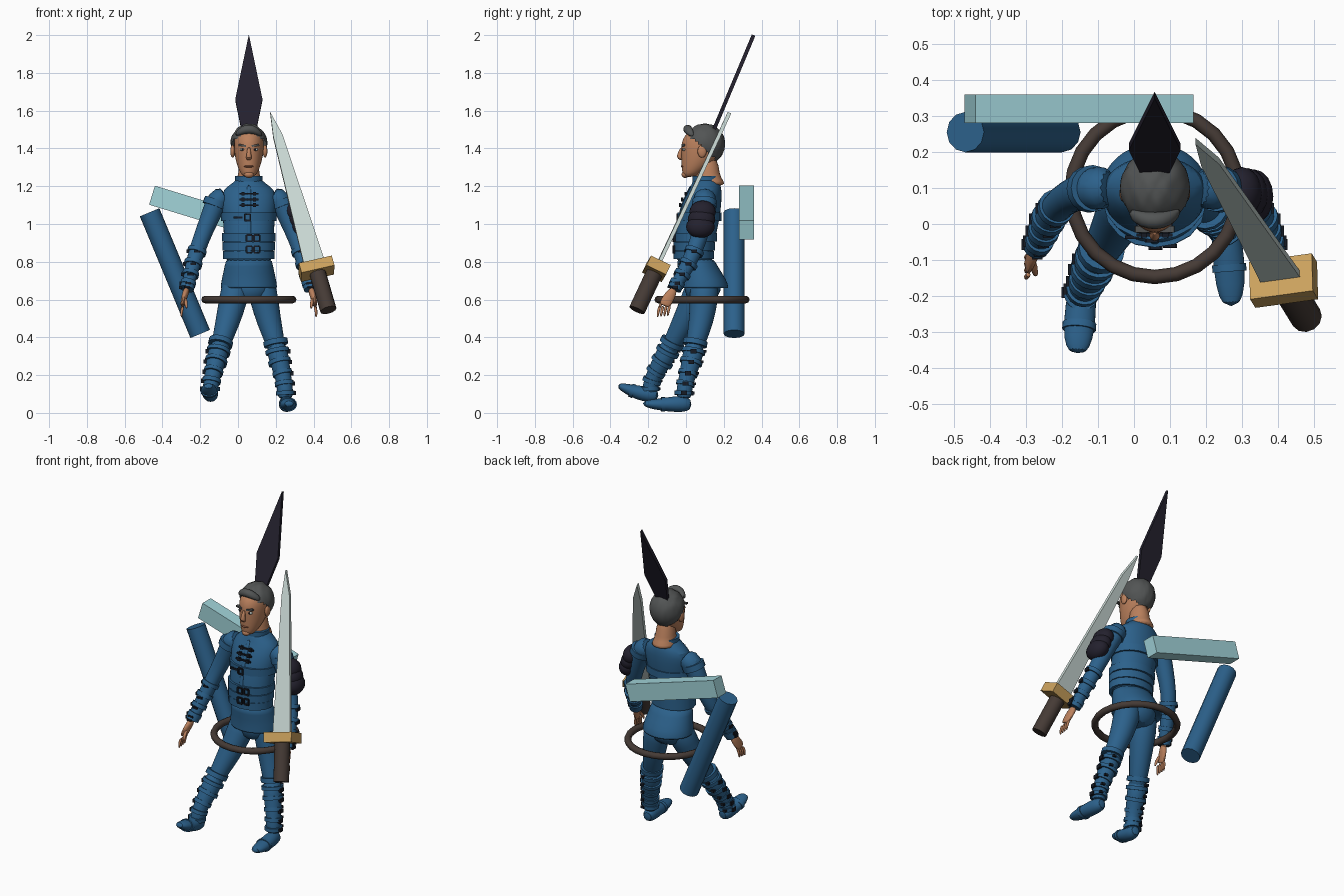
import bpy, bmesh
from math import sin, cos, pi, radians
from mathutils import Vector, Matrix

if "Cube" in bpy.data.objects:
    bpy.data.objects.remove(bpy.data.objects["Cube"])


def material(name, *rgb):
    m = bpy.data.materials.new(name)
    m.use_nodes = True
    m.diffuse_color = (*rgb, 1)
    m.node_tree.nodes["Principled BSDF"].inputs["Base Color"].default_value = (*rgb, 1)
    return m


BLUE = material("blue cloth", .025, .12, .26)
SKIN = material("skin", .5, .22, .11)
LIP = material("lip", .3, .11, .06)
HAIR = material("grey hair", .085, .09, .09)
DARK = material("dark violet", .017, .015, .027)
BLACK = material("black strap", .008, .011, .018)
BROWN = material("brown grip", .06, .043, .036)
PALE = material("pale blue", .36, .66, .7)
STEEL = material("pale steel", .58, .68, .65)
GOLD = material("gold", .6, .36, .11)
MID = .0575  # body centre line
UP = Vector((0, 0, 1))


def finish(name, bm, mat, smooth=True, sub=0):
    bmesh.ops.recalc_face_normals(bm, faces=bm.faces)
    mesh = bpy.data.meshes.new(name)
    bm.to_mesh(mesh)
    bm.free()
    mesh.materials.append(mat)
    obj = bpy.data.objects.new(name, mesh)
    bpy.context.collection.objects.link(obj)
    if smooth:
        bpy.ops.object.select_all(action='DESELECT')
        obj.select_set(True)
        bpy.context.view_layer.objects.active = obj
        bpy.ops.object.shade_smooth_by_angle(angle=radians(50))
    if sub:
        obj.modifiers.new("round", 'SUBSURF').levels = sub
        obj.modifiers["round"].render_levels = sub
    return obj


def loft(name, rows, mat, axis=None, sides=14, sub=1):
    """Skin of elliptical rings; a row is x, y, z, radius, optional second radius."""
    bm, rings = bmesh.new(), []
    for i, row in enumerate(rows):
        before, after = rows[max(i - 1, 0)], rows[min(i + 1, len(rows) - 1)]
        t = (Vector(axis) if axis else Vector(after[:3]) - Vector(before[:3])).normalized()
        u = Vector((1, 0, 0))
        u = (u - t * u.dot(t)).normalized()
        v = t.cross(u)
        angles = [2 * pi * k / sides for k in range(sides)]
        rings.append([bm.verts.new(Vector(row[:3]) + u * row[3] * cos(a) + v * row[-1] * sin(a))
                      for a in angles])
    for a, b in zip(rings, rings[1:]):
        for k in range(sides):
            j = (k + 1) % sides
            bm.faces.new((a[k], a[j], b[j], b[k]))
    bm.faces.new(rings[0])
    bm.faces.new(rings[-1])
    return finish(name, bm, mat, True, sub)


def at(path, s):
    i = min(int(s), len(path) - 2)
    return [a + (b - a) * (s - i) for a, b in zip(path[i], path[i + 1])]


def cuff(name, path, s, half, grow, mat=BLUE, axis=None):
    """Raised band around a lofted part."""
    c = at(path, s)
    d = Vector(axis or Vector(path[min(int(s), len(path) - 2) + 1][:3])
               - Vector(path[min(int(s), len(path) - 2)][:3])).normalized()
    rows = [[*(Vector(c[:3]) + d * h), *[r + g for r in c[3:]]]
            for h, g in ((-half, 0), (-half, grow), (half, grow), (half, 0))]
    loft(name, rows, mat, d, 16, 0)


def block(name, loc, size, mat, rot=Matrix.Identity(3)):
    bm = bmesh.new()
    bmesh.ops.create_cube(bm, size=1)
    bm.transform(Matrix.Translation(loc) @ rot.to_4x4() @ Matrix.Diagonal((*size, 1)))
    return finish(name, bm, mat, False)


def ball(name, loc, size, mat, rot=Matrix.Identity(3)):
    bm = bmesh.new()
    bmesh.ops.create_uvsphere(bm, u_segments=16, v_segments=10, radius=1)
    bm.transform(Matrix.Translation(loc) @ rot.to_4x4() @ Matrix.Diagonal((*size, 1)))
    return finish(name, bm, mat)


def plate(name, outline, origin, u, v, thick, mat):
    bm = bmesh.new()
    n = u.cross(v).normalized() * thick
    face = bm.faces.new([bm.verts.new(origin + u * x + v * y - n / 2) for x, y in outline])
    out = bmesh.ops.extrude_face_region(bm, geom=[face])["geom"]
    bmesh.ops.translate(bm, vec=n, verts=[g for g in out if isinstance(g, bmesh.types.BMVert)])
    return finish(name, bm, mat, False)


# Jacket, skirt and collar
torso = [(MID, .105, 1.25, .058, .062), (MID, .105, 1.215, .085, .075), (MID, .105, 1.185, .14, .085),
         (MID, .085, 1.12, .15, .105), (MID, .07, 1.03, .138, .11), (MID, .05, .93, .134, .108),
         (MID, .04, .85, .13, .1), (MID, .05, .78, .125, .1)]
loft("jacket", torso, BLUE, UP, 20)
loft("jacket_skirt", [(MID, .045, .83, .125, .1), (MID, .06, .78, .128, .105), (MID, .09, .7, .148, .13),
                      (MID, .092, .662, .152, .135), (MID, .092, .66, .148, .13),
                      (MID, .09, .68, .12, .1)], BLUE, UP, 20)
loft("trouser_seat", [(MID, .09, .74, .13, .11), (MID, .09, .64, .125, .1), (MID, .08, .58, .08, .07)], BLUE, UP)
cuff("collar_band", torso, .3, .014, .006, BLUE, UP)
for s in (3.9, 5.0, 5.6, 6.2):
    cuff("jacket_belt", torso, s, .022, .007, BLUE, UP)


def front(x, z):
    s = next(i + (a[2] - z) / (a[2] - b[2]) for i, (a, b) in enumerate(zip(torso, torso[1:])) if b[2] <= z)
    c = at(torso, s)
    return c[1] - c[4] * max(0, 1 - ((x - c[0]) / c[3]) ** 2) ** .5


loft("front_placket", [(MID, front(MID, z), z, .012, .005) for z in (1.21, 1.15, 1.08, 1.0, .9, .82)], BLUE, UP, 8)


def frame(name, x, z, w, h):
    y = front(x, z) - .008
    for k in (-1, 1):
        block(name, (x, y, z + k * h / 2), (w, .009, .009), BLACK)
        block(name, (x + k * w / 2, y, z), (.009, .009, h), BLACK)


for z in (1.16, 1.13, 1.1):
    block("clasp_bar", (MID, front(MID, z) - .006, z), (.1, .009, .009), BLACK)
    for k in (-1, 1):
        block("clasp_end", (MID + k * .03, front(MID, z) - .006, z), (.016, .014, .02), BLACK)
for x, z in ((.05, 1.035), (.06, .925), (.1, .925), (.06, .865), (.1, .865)):
    frame("belt_buckle", x, z, .03, .034)
block("chest_strap_tab", (0, front(0, 1.035) - .008, 1.035), (.05, .009, .012), BLACK)

# Arms, gauntlets and hands, mirrored
arm = [(-.06, .1, 1.15, .06), (-.11, .1, 1.135, .063), (-.15, .09, 1.03, .051), (-.2, .067, .91, .045),
       (-.235, .02, .8, .043), (-.262, -.045, .69, .034), (-.273, -.065, .65, .029)]
hand = [(-.27, -.06, .66, .02, .02), (-.282, -.085, .62, .017, .032), (-.292, -.11, .58, .014, .034),
        (-.294, -.115, .565, .01, .028)]


def mirrored(path, flip):
    return [(2 * MID - p[0], *p[1:]) if flip else p for p in path]


for flip, side in ((False, "right"), (True, "left")):
    k = 1 if flip else -1
    path = mirrored(arm, flip)
    loft(side + "_arm", path, BLUE)
    cuff(side + "_shoulder_seam", path, 1.25, .018, .005)
    for s in (3.5, 4.1, 4.6, 5.1, 5.6):
        cuff(side + "_gauntlet_band", path, s, .012, .007)
        c = at(path, s)
        block(side + "_gauntlet_buckle", (c[0] + k * (c[3] + .004), c[1], c[2]), (.016, .03, .018), BLACK)
        block(side + "_gauntlet_lace", (c[0], c[1] - c[3] - .003, c[2]), (.03, .014, .012), BLACK)
    loft(side + "_hand", mirrored(hand, flip), SKIN, None, 10)
    for f in range(4):
        y = -.085 - f * .018
        z = .572 - f * .002
        finger = [(-.291, y, z, .009), (-.3, y - .008, z - .03, .008), (-.298, y - .012, z - .062, .005)]
        loft(side + "_finger", mirrored(finger, flip), SKIN, None, 8)
    thumb = [(-.28, -.1, .61, .011), (-.275, -.135, .58, .01), (-.272, -.142, .55, .006)]
    loft(side + "_thumb", mirrored(thumb, flip), SKIN, None, 8)

# Layered guard on the left upper arm
lean = Matrix.Rotation(radians(-20), 3, 'Y')
for i in range(3):
    ball("left_arm_guard", (.3 + i * .016, .088 - i * .006, 1.065 - i * .04), (.054, .07 + i * .003, .06), DARK, lean)

# Legs and boots
legs = {
    "right": ([(.0, .09, .72, .08), (-.025, .05, .6, .078), (-.055, -.01, .48, .066), (-.09, -.07, .37, .052),
               (-.1, -.1, .32, .045)],
              [(-.09, -.07, .38, .057), (-.112, -.115, .29, .056), (-.135, -.17, .2, .043),
               (-.145, -.19, .14, .043), (-.146, -.19, .1, .042)],
              [(-.14, -.145, .09, .028), (-.145, -.19, .096, .042, .044), (-.15, -.26, .108, .045, .038),
               (-.155, -.32, .13, .042, .027), (-.157, -.36, .146, .025, .014)]),
    "left": ([(.115, .1, .72, .08), (.138, .095, .6, .078), (.165, .08, .48, .066), (.198, .05, .37, .052),
              (.205, .04, .32, .045)],
             [(.198, .05, .38, .057), (.215, .033, .29, .056), (.24, .005, .19, .043),
              (.25, -.01, .12, .043), (.252, -.012, .07, .042)],
             [(.25, .03, .042, .028), (.254, -.015, .048, .042, .046), (.262, -.09, .045, .045, .04),
              (.268, -.17, .045, .043, .028), (.27, -.23, .05, .025, .015)])}
for side, (leg, boot, foot) in legs.items():
    k = 1 if side == "left" else -1
    loft(side + "_leg", leg, BLUE)
    loft(side + "_boot_shaft", boot, BLUE)
    loft(side + "_boot_foot", foot, BLUE)
    cuff(side + "_boot_top", boot, .1, .014, .008)
    cuff(side + "_toe_cap", [(*p, p[-1])[:5] for p in foot], 2.4, .01, .003)
    for s in (.6, 1.2, 1.8, 2.5, 3.3):
        cuff(side + "_boot_strap", boot, s, .011, .007)
        c = at(boot, s)
        block(side + "_boot_buckle", (c[0] + k * (c[3] + .005), c[1], c[2]), (.016, .03, .022), BLACK)
        block(side + "_boot_stud", (c[0] + k * .02, c[1] + c[3] + .003, c[2]), (.02, .018, .014), BLACK)

# Head, neck and face
loft("neck", [(MID, .125, 1.2, .08, .085), (MID, .125, 1.225, .07, .08), (MID, .115, 1.26, .056, .06),
              (MID, .115, 1.36, .054, .06)], SKIN, UP)
loft("head", [(MID, .015, 1.248, .028, .03), (MID, .03, 1.27, .046, .05), (MID, .055, 1.31, .064, .08),
              (MID, .08, 1.37, .078, .106), (MID, .085, 1.43, .081, .113), (MID, .092, 1.475, .074, .098),
              (MID, .1, 1.51, .048, .06)], SKIN, UP, 18)
loft("nose", [(MID, -.02, 1.41, .008, .008), (MID, -.032, 1.375, .012, .014),
              (MID, -.036, 1.35, .018, .016), (MID, -.022, 1.337, .012, .01)], SKIN, UP, 8)
ball("mouth", (MID, -.014, 1.305, ), (.026, .014, .007), LIP)
ball("chin", (MID, -.004, 1.262), (.026, .02, .018), SKIN)
for k in (-1, 1):
    ball("eye", (MID + k * .033, -.009, 1.394), (.015, .01, .007), STEEL)
    ball("iris", (MID + k * .033, -.017, 1.394), (.006, .004, .006), BLACK)
    block("brow", (MID + k * .035, -.015, 1.416), (.04, .018, .01), HAIR, Matrix.Rotation(k * -.15, 3, 'Y'))
    ball("ear", (MID + k * .086, .085, 1.385), (.012, .024, .034), SKIN)

# Hair cap with wavy locks and a raised front
bm = bmesh.new()
bmesh.ops.create_uvsphere(bm, u_segments=36, v_segments=24, radius=1)
for v in bm.verts:
    wave = 1 + .025 * sin(v.co.x * 13 + v.co.z * 4) * cos(v.co.y * 7)
    v.co = Vector((MID + v.co.x * .097 * wave, .1 + v.co.y * .106 * wave, 1.422 + v.co.z * .109 * wave))
low = [v for v in bm.verts if v.co.z < max(1.325, 1.468 - .9 * v.co.y)]
bmesh.ops.delete(bm, geom=low, context='VERTS')
finish("hair", bm, HAIR)
loft("hair_quiff", [(-.015, .03, 1.475, .014), (.02, .012, 1.497, .024), (.06, .008, 1.504, .026),
                    (.1, .014, 1.494, .023), (.13, .035, 1.47, .012)], HAIR, (1, .01, 0), 10)

# Tall kite-shaped head plume
plate("head_plume", [(-.03, -.05), (-.072, .17), (0, .542), (.072, .17), (.03, -.05)],
      Vector((MID, .148, 1.5)), Vector((1, 0, 0)), Vector((0, .387, .922)), .02, DARK)

# Sword
along = Vector((-.254, .411, .876)).normalized()
wide = Vector((.95, .13, .215)).normalized()
deep = along.cross(wide)
grip = Matrix((wide, deep, along)).transposed()
base = Vector((.415, -.157, .763))
plate("sword_blade", [(-.06, 0), (.055, 0), (.025, .8), (-.005, .945), (-.026, .8)], base, wide, along, .02, STEEL)
block("sword_guard", base, (.18, .115, .058), GOLD, grip)
loft("sword_handle", [(*base, .044), (*(base - along * .25), .044)], BROWN, None, 12, 0)

# Hip hoop, back cylinder and back bar
hoop = [(MID + .237 * cos(a * pi / 12), .085 + .237 * sin(a * pi / 12)) for a in range(24)]
bpy.ops.mesh.primitive_torus_add(location=(MID, .085, .6), major_radius=.232, minor_radius=.02,
                                 major_segments=len(hoop), minor_segments=8)
ring = bpy.context.object
ring.name = "hip_hoop"
ring.data.materials.append(BROWN)
bpy.ops.object.shade_smooth_by_angle(angle=radians(50))
loft("back_cylinder", [(-.468, .255, 1.062, .056), (-.2, .255, .418, .056)], BLUE, None, 12, 0)
block("back_bar", (-.153, .32, 1.06), (.632, .08, .105), PALE, Matrix.Rotation(radians(17), 3, 'Y'))
